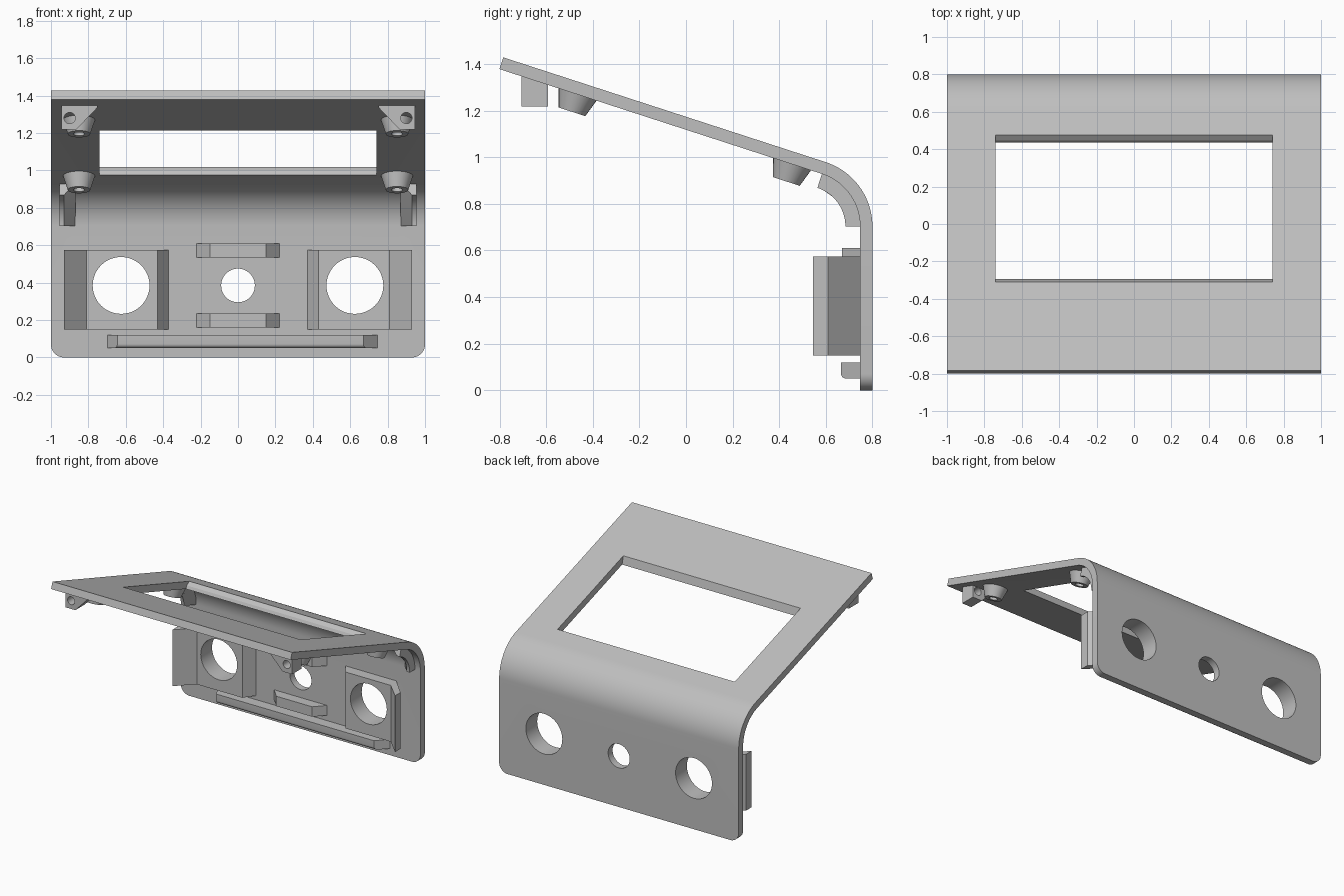
import bpy, bmesh, math
from mathutils import Vector

if "Cube" in bpy.data.objects:
    bpy.data.objects.remove(bpy.data.objects["Cube"])

grey = bpy.data.materials.new("light_grey_plastic")
grey.use_nodes = True
colour = (0.52, 0.52, 0.52, 1)
grey.diffuse_color = colour
grey.node_tree.nodes["Principled BSDF"].inputs["Base Color"].default_value = colour

# Main dimensions, with the panel bending from vertical to a slope
TILT = math.radians(18)
THICK, BEND = 0.053, 0.29
BACK, FRONT = 0.8, -0.784
CY, CZ = BACK - BEND, 0.703
NORMAL = Vector((0, math.sin(TILT), math.cos(TILT)))
SWEEP = math.pi / 2 - TILT
INNER = BACK - THICK


def finish(name, bm):
    bmesh.ops.recalc_face_normals(bm, faces=bm.faces)
    mesh = bpy.data.meshes.new(name)
    bm.to_mesh(mesh)
    bm.free()
    mesh.materials.append(grey)
    obj = bpy.data.objects.new(name, mesh)
    bpy.context.collection.objects.link(obj)
    return obj


def prism(points, axis, a, b):
    """Extrude a 2D outline between a and b along the axis."""
    bm = bmesh.new()
    place = {"x": lambda p, d: (d, p[0], p[1]),
             "y": lambda p, d: (p[0], d, p[1]),
             "z": lambda p, d: (p[0], p[1], d)}[axis]
    rings = [[bm.verts.new(place(p, d)) for p in points] for d in (a, b)]
    bm.faces.new(rings[0])
    bm.faces.new(rings[1])
    n = len(points)
    for i in range(n):
        j = (i + 1) % n
        bm.faces.new((rings[0][i], rings[0][j], rings[1][j], rings[1][i]))
    return bm


def circle(x, z, r, n=48):
    return [(x + r * math.cos(2 * math.pi * i / n),
             z + r * math.sin(2 * math.pi * i / n)) for i in range(n)]


def arc(radius, n=20):
    return [(CY + radius * math.cos(SWEEP * i / n),
             CZ + radius * math.sin(SWEEP * i / n)) for i in range(n + 1)]


def cut(obj, bm):
    cutter = finish("cutter", bm)
    cutter.hide_render = True
    mod = obj.modifiers.new("cut", "BOOLEAN")
    mod.operation, mod.solver, mod.object = "DIFFERENCE", "EXACT", cutter
    select(obj)
    bpy.ops.object.modifier_apply(modifier=mod.name)
    bpy.data.objects.remove(cutter)


def select(obj):
    bpy.ops.object.select_all(action="DESELECT")
    obj.select_set(True)
    bpy.context.view_layer.objects.active = obj


def smooth(obj):
    select(obj)
    bpy.ops.object.shade_smooth_by_angle(angle=math.radians(25))


def slope_z(y):
    """Height of the sloped upper surface."""
    end_y, end_z = arc(BEND)[-1]
    return end_z + (end_y - y) * math.tan(TILT)


def under(y):
    return slope_z(y) - THICK / math.cos(TILT)


# Bent panel
tip = Vector((0, FRONT, slope_z(FRONT)))
low = tip - NORMAL * THICK
outline = [(BACK, 0)] + arc(BEND) + [tip.yz, low.yz] + arc(BEND - THICK)[::-1] + [(INNER, 0)]
bm = prism(outline, "x", -1, 1)
corners = [e for e in bm.edges if all(v.co.z < 0.001 for v in e.verts)
           and abs(e.verts[0].co.x - e.verts[1].co.x) < 0.001]
bmesh.ops.bevel(bm, geom=corners, offset=0.07, segments=10, profile=0.5, affect="EDGES")
panel = finish("bent_panel", bm)

# Screen window with a stepped back edge
window = [(-0.32, slope_z(-0.31) + 0.04), (-0.31, slope_z(-0.31)), (-0.295, under(-0.295)),
          (-0.285, under(-0.295) - 0.04), (0.425, under(0.435) - 0.03), (0.435, under(0.435)),
          (0.446, under(0.435) + 0.022), (0.475, slope_z(0.475)), (0.52, slope_z(0.475) + 0.04)]
cut(panel, prism(window, "x", -0.74, 0.74))

# Round openings in the upright wall
HOLE_X, HOLE_Z, HOLE_R = 0.625, 0.385, 0.152
for x, r in ((-HOLE_X, HOLE_R), (0, 0.09), (HOLE_X, HOLE_R)):
    cut(panel, prism(circle(x, HOLE_Z, r), "y", 0.7, 0.9))
smooth(panel)

# Tapered clip bars on the inside of the upright wall
for name, z in (("upper_clip_bar", 0.535), ("lower_clip_bar", 0.16)):
    bar = [(-0.225, INNER + 0.004), (0.225, INNER + 0.004), (0.15, 0.67), (-0.15, 0.67)]
    finish(name, prism(bar, "z", z, z + 0.075))

# Long ledge along the bottom with a rounded lower edge
ledge = [(-0.7, INNER + 0.004), (0.75, INNER + 0.004), (0.67, 0.665), (-0.645, 0.665)]
bm = prism(ledge, "z", 0.05, 0.12)
edge = [e for e in bm.edges if all(v.co.z < 0.06 and v.co.y < 0.67 for v in e.verts)]
bmesh.ops.bevel(bm, geom=edge, offset=0.022, segments=5, profile=0.5, affect="EDGES")
smooth(finish("bottom_ledge", bm))

for side, s in (("left", 1), ("right", -1)):
    # Mounting plate with a flared outer wing
    plate = [(0.37, INNER + 0.004), (0.43, 0.665), (0.81, 0.665), (0.93, 0.545),
             (0.93, 0.61), (0.795, INNER + 0.004)]
    mount = finish(side + "_mounting_plate",
                   prism([(s * x, y) for x, y in plate], "z", 0.15, 0.575))
    cut(mount, prism(circle(s * HOLE_X, HOLE_Z, HOLE_R), "y", 0.6, 0.9))
    smooth(mount)

    # Curved rib inside the bend, sloped on its inner side
    r_in, r_out = BEND - THICK - 0.063, BEND - THICK + 0.003
    bm = prism(arc(r_out) + arc(r_in)[::-1], "x", s * 0.87, s * 0.955)
    for v in bm.verts:
        radius = math.hypot(v.co.y - CY, v.co.z - CZ)
        if abs(v.co.x) < 0.9 and radius < (r_in + r_out) / 2:
            v.co.x = s * 0.93
    smooth(finish(side + "_bend_rib", bm))

    # Hollow tapered screw posts, square to the slope
    for row, y in (("front", -0.465), ("rear", 0.455)):
        bm = bmesh.new()
        base = Vector((s * 0.85, y, under(y)))
        across = Vector((0, math.cos(TILT), -math.sin(TILT)))
        rings = []
        for radius, depth in ((0.087, -0.005), (0.06, 0.078), (0.03, 0.078), (0.03, 0.01)):
            rings.append([bm.verts.new(base - NORMAL * depth
                          + Vector((radius * math.cos(a), 0, 0)) + across * radius * math.sin(a))
                          for a in [2 * math.pi * i / 32 for i in range(32)]])
        for r0, r1 in zip(rings, rings[1:]):
            for i in range(32):
                j = (i + 1) % 32
                bm.faces.new((r0[i], r0[j], r1[j], r1[i]))
        bm.faces.new(rings[0])
        bm.faces.new(rings[-1])
        smooth(finish(f"{side}_{row}_screw_post", bm))

    # Drilled tab under the front edge
    tab = [(0.945, 1.352), (0.75, 1.352), (0.75, 1.338), (0.865, 1.218), (0.945, 1.218)]
    lug = finish(side + "_front_tab", prism([(s * x, z) for x, z in tab], "y", -0.705, -0.592))
    cut(lug, prism(circle(s * 0.9, 1.28, 0.03, 24), "y", -0.8, -0.5))
    smooth(lug)
